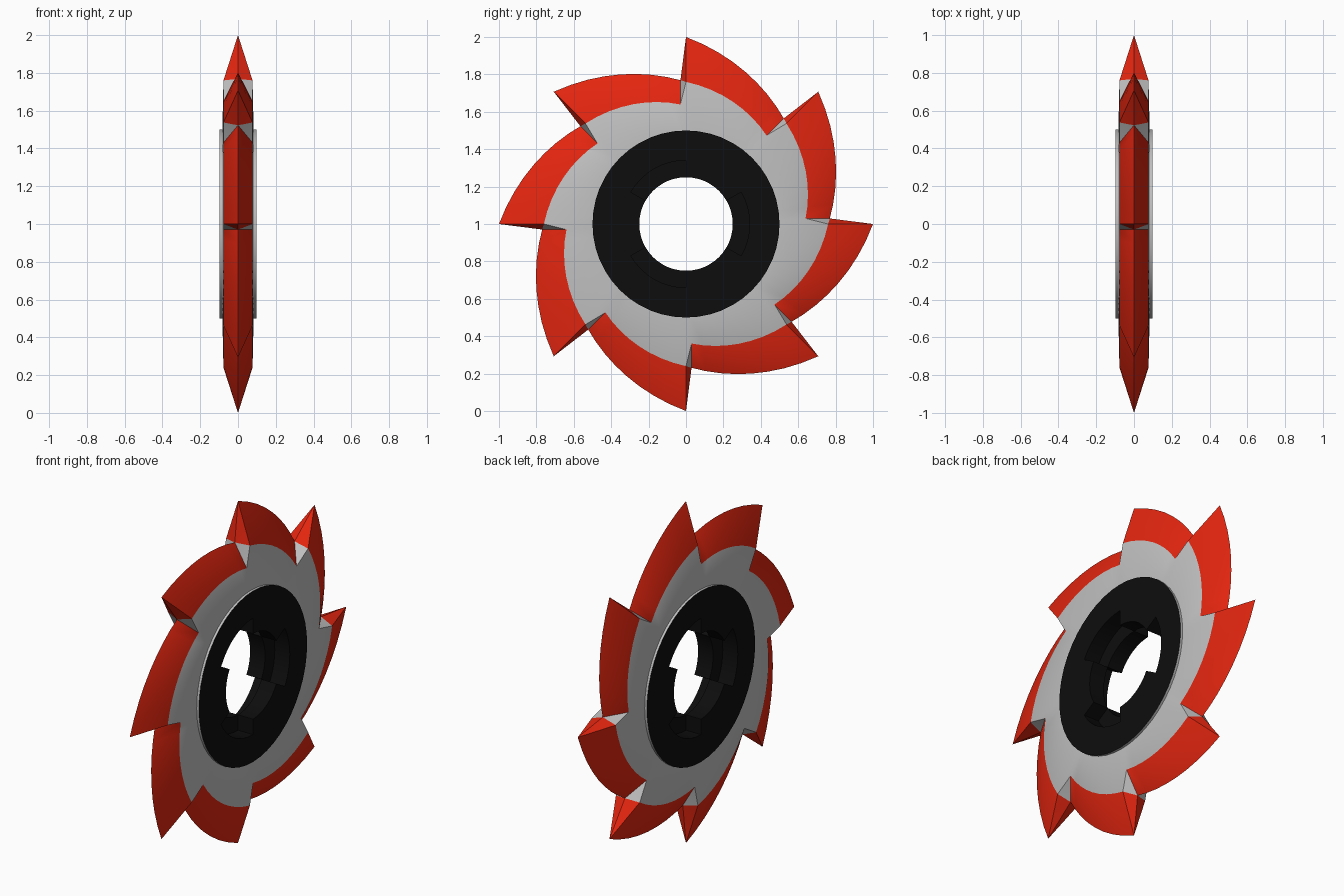
import bpy, bmesh
from math import sin, cos, radians, hypot

cube = bpy.data.objects.get("Cube")
if cube:
    bpy.data.objects.remove(cube)


def material(name, rgb):
    m = bpy.data.materials.new(name)
    m.use_nodes = True
    m.diffuse_color = (*rgb, 1)
    bsdf = m.node_tree.nodes["Principled BSDF"]
    bsdf.inputs["Base Color"].default_value = (*rgb, 1)
    bsdf.inputs["Roughness"].default_value = 0.6
    return m


red = material("red", (0.78, 0.019, 0.005))
grey = material("light_grey", (0.53, 0.53, 0.53))
black = material("black", (0.004, 0.004, 0.004))


def point(bm, x, r, t):
    """Vertex at radius r, t degrees clockwise from the top, around the x axis."""
    a = radians(t)
    return bm.verts.new((x, r * sin(a), r * cos(a) + 1))


def finish(bm, name, mats):
    bmesh.ops.remove_doubles(bm, verts=bm.verts, dist=1e-5)
    bmesh.ops.recalc_face_normals(bm, faces=bm.faces)
    me = bpy.data.meshes.new(name)
    bm.to_mesh(me)
    bm.free()
    for m in mats:
        me.materials.append(m)
    ob = bpy.data.objects.new(name, me)
    bpy.context.collection.objects.link(ob)
    bpy.ops.object.select_all(action='DESELECT')
    ob.select_set(True)
    bpy.context.view_layer.objects.active = ob
    bpy.ops.object.shade_smooth_by_angle(angle=radians(30))
    return ob


# Blade: eight curved teeth, each with a sharp ridge and two bevelled flanks
TEETH, STEPS = 8, 8
HALF, HUB_R = 0.077, 0.5
bm = bmesh.new()
ridge, sides = [], {1: [], -1: []}
for tooth in range(TEETH):
    start = 360 / TEETH * tooth
    for k in range(STEPS + 1):
        u = k / STEPS
        t = 42.8 * u
        ridge.append(point(bm, 0, 1 - 0.0065 * t + 0.000026 * t * t, start + t))
        for s in sides:
            a = start + 42.3 * u
            rim = point(bm, s * HALF, 0.76 - 0.12 * u, a)
            root = point(bm, s * (HALF + 0.006), HUB_R - 0.005, a)
            sides[s].append((rim, root))

n = len(ridge)
for s, ring in sides.items():
    for i in range(n):
        j = (i + 1) % n
        (rim_a, root_a), (rim_b, root_b) = ring[i], ring[j]
        bm.faces.new((rim_a, rim_b, root_b, root_a)).material_index = 1
        if i % (STEPS + 1) < STEPS:
            bm.faces.new((ridge[i], ridge[j], rim_b, rim_a))
        else:
            # Cutting face of the next tooth: red tip above a grey gullet
            bm.faces.new((ridge[i], ridge[j], rim_b))
            bm.faces.new((ridge[i], rim_b, rim_a)).material_index = 1
finish(bm, "toothed_blade", (red, grey))

# Hub: thick ring whose bore has three pockets on each side, alternating
FACE, BORE, POCKET, SEGS = 0.097, 0.25, 0.34, 8
bm = bmesh.new()
for sextant in range(6):
    s = 1 if sextant % 2 else -1
    profile = [(s * FACE, HUB_R), (s * FACE, POCKET), (0, POCKET), (0, BORE),
               (-s * FACE, BORE), (-s * FACE, POCKET), (-s * FACE, HUB_R)]
    for k in range(SEGS):
        t0 = 60 * (sextant + k / SEGS)
        t1 = 60 * (sextant + (k + 1) / SEGS)
        for i, (xa, ra) in enumerate(profile):
            xb, rb = profile[(i + 1) % len(profile)]
            bm.faces.new((point(bm, xa, ra, t0), point(bm, xb, rb, t0),
                          point(bm, xb, rb, t1), point(bm, xa, ra, t1)))
    # End walls of the pockets
    for side in (1, -1):
        corners = [(0, BORE), (0, POCKET), (side * FACE, POCKET), (side * FACE, BORE)]
        bm.faces.new([point(bm, x, r, 60 * sextant) for x, r in corners])
# Outer rim of the hub is grey, everything else black
for f in bm.faces:
    c = f.calc_center_median()
    if hypot(c.y, c.z - 1) > HUB_R - 0.01:
        f.material_index = 1
finish(bm, "hub_ring", (black, grey))
